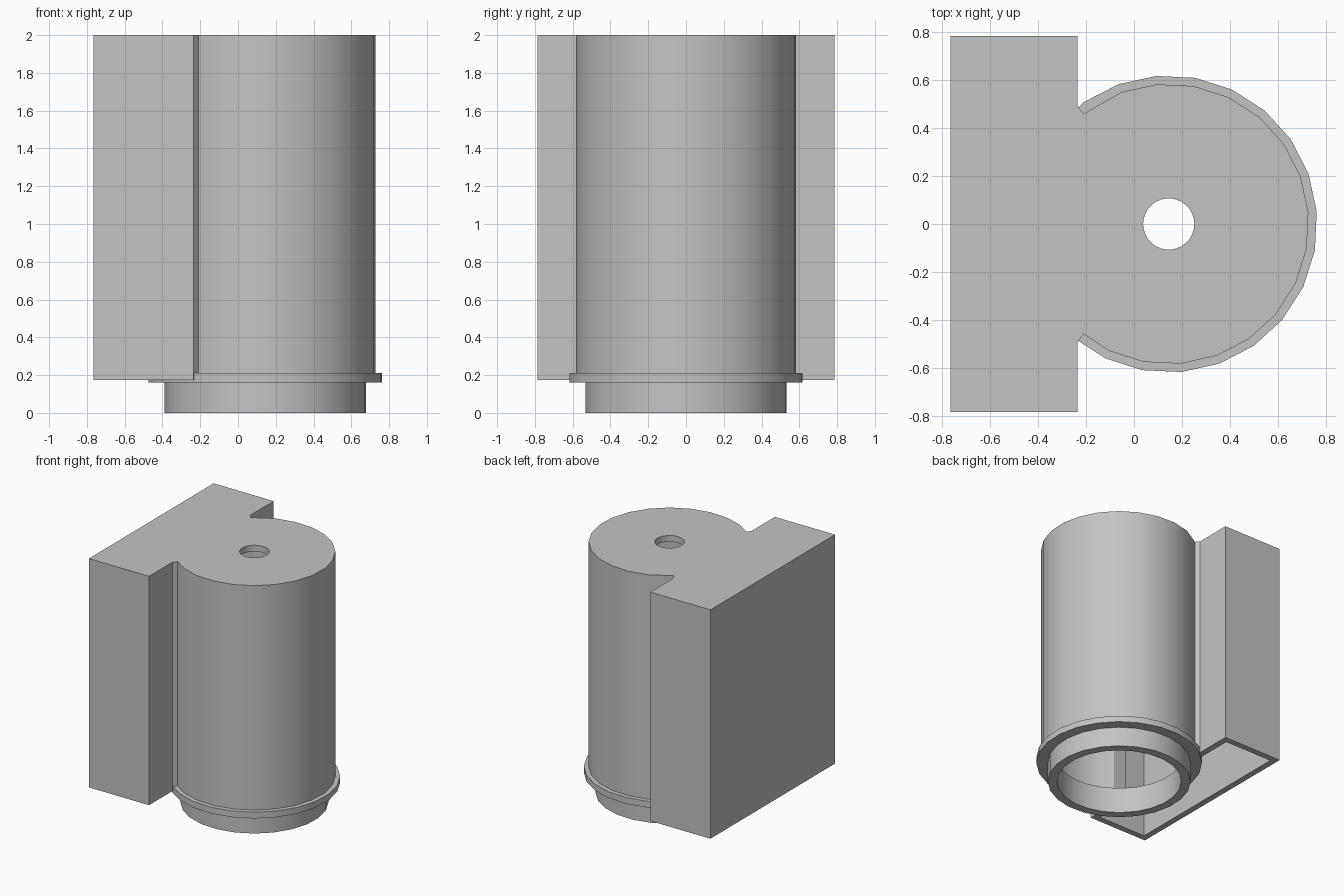
import bpy, bmesh
from math import sin, cos, radians

cube = bpy.data.objects.get("Cube")
if cube:
    bpy.data.objects.remove(cube, do_unlink=True)

CX = 0.145            # axis of the round housing
STEP, OFFSET = 15, 4.8

grey = bpy.data.materials.new("plain grey")
grey.use_nodes = True
colour = (0.55, 0.55, 0.55, 1)
grey.diffuse_color = colour
grey.node_tree.nodes["Principled BSDF"].inputs["Base Color"].default_value = colour


def arc(radius, angles):
    return [(CX + radius * cos(radians(a)), radius * sin(radians(a))) for a in angles]


def ring(bm, points, z):
    """Closed loop of vertices and its edges."""
    verts = [bm.verts.new((x, y, z)) for x, y in points]
    edges = [bm.edges.new((v, verts[i - 1])) for i, v in enumerate(verts)]
    return verts, edges


def wall(bm, lower, upper):
    a, b = lower[0], upper[0]
    for i in range(len(a)):
        bm.faces.new((a[i - 1], a[i], b[i], b[i - 1]))


def cap(bm, outer, inner):
    """Flat face between two loops in one plane."""
    bmesh.ops.triangle_fill(bm, use_beauty=True, edges=outer[1] + inner[1], normal=(0, 0, 1))


def finish(bm, name):
    bmesh.ops.recalc_face_normals(bm, faces=bm.faces)
    mesh = bpy.data.meshes.new(name)
    bm.to_mesh(mesh)
    bm.free()
    mesh.materials.append(grey)
    obj = bpy.data.objects.new(name, mesh)
    bpy.context.collection.objects.link(obj)
    bpy.ops.object.select_all(action="DESELECT")
    obj.select_set(True)
    bpy.context.view_layer.objects.active = obj
    bpy.ops.object.shade_smooth_by_angle(angle=radians(25))


# Hollow housing: box and round body share one outline, open below
sweep = [OFFSET + STEP * k for k in range(7, -9, -1)]


def outline(half, radius):
    """Mirror the half outline around the round part."""
    return half + arc(radius, sweep) + [(x, -y) for x, y in reversed(half)]


outside = outline([(-0.765, 0.785), (-0.235, 0.785), (-0.235, 0.49), (-0.21, 0.46)], 0.585)
inside = outline([(-0.715, 0.735), (-0.285, 0.735), (-0.285, 0.43), (-0.166, 0.43)], 0.535)
hole = arc(0.107, range(0, 360, 12))

bm = bmesh.new()
out_low, out_top = ring(bm, outside, 0.175), ring(bm, outside, 2)
in_low, in_top = ring(bm, inside, 0.175), ring(bm, inside, 1.95)
hole_low, hole_top = ring(bm, hole, 1.95), ring(bm, hole, 2)
for low, top in ((out_low, out_top), (in_low, in_top), (hole_low, hole_top)):
    wall(bm, low, top)
cap(bm, out_low, in_low)
cap(bm, in_top, hole_low)
cap(bm, out_top, hole_top)
finish(bm, "housing")

# Flange and neck: one turned section
section = [(0.466, 0), (0.535, 0), (0.535, 0.16), (0.62, 0.16), (0.62, 0.21), (0.466, 0.21)]
circle = [OFFSET + STEP * k for k in range(24)]
bm = bmesh.new()
loops = [ring(bm, arc(r, circle), z) for r, z in section]
for i, loop in enumerate(loops):
    wall(bm, loops[i - 1], loop)
finish(bm, "flange_and_neck")
